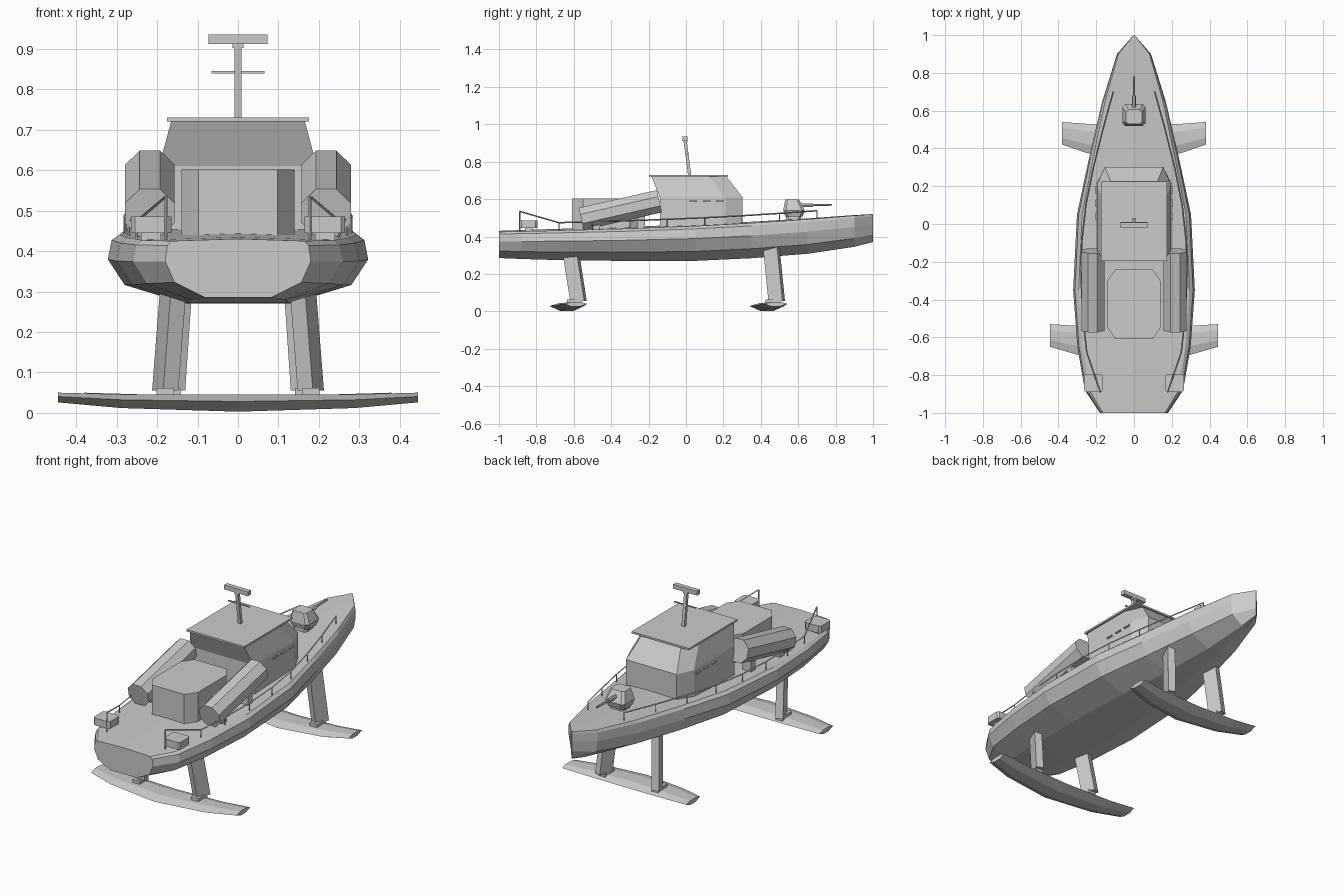
import bpy, bmesh, math
from mathutils import Vector, Matrix

if "Cube" in bpy.data.objects:
    bpy.data.objects.remove(bpy.data.objects["Cube"])

# One painted-metal colour for the whole boat
paint = bpy.data.materials.new("light grey paint")
paint.use_nodes = True
grey = (0.6, 0.6, 0.6, 1)
paint.diffuse_color = grey
paint.node_tree.nodes["Principled BSDF"].inputs["Base Color"].default_value = grey


def make(name, verts, faces):
    mesh = bpy.data.meshes.new(name)
    mesh.from_pydata(verts, [], faces)
    bm = bmesh.new()
    bm.from_mesh(mesh)
    bmesh.ops.recalc_face_normals(bm, faces=bm.faces)
    bm.to_mesh(mesh)
    bm.free()
    mesh.materials.append(paint)
    ob = bpy.data.objects.new(name, mesh)
    bpy.context.collection.objects.link(ob)
    return ob


def loft(name, rings):
    """Skin a list of equal-length closed rings and cap both ends."""
    n = len(rings[0])
    verts = [p for ring in rings for p in ring]
    faces = [(k * n + i, k * n + (i + 1) % n, (k + 1) * n + (i + 1) % n, (k + 1) * n + i)
             for k in range(len(rings) - 1) for i in range(n)]
    faces += [tuple(range(n)), tuple(range(len(verts) - n, len(verts)))]
    return make(name, verts, faces)


def chamfered(hx, y0, y1, z, cx, cy, x=0):
    """Octagonal plan outline."""
    half = [(hx - cx, y0), (hx, y0 + cy), (hx, y1 - cy), (hx - cx, y1)]
    return [(x + a, b, z) for a, b in half] + [(x - a, b, z) for a, b in reversed(half)]


def box(name, hx, y0, y1, z0, z1, x=0):
    ring = [(x - hx, y0), (x + hx, y0), (x + hx, y1), (x - hx, y1)]
    return loft(name, [[(a, b, z) for a, b in ring] for z in (z0, z1)])


def rod(name, a, b, r, sides=6, spin=0):
    """Straight prism from a to b."""
    a, b = Vector(a), Vector(b)
    q = (b - a).to_track_quat('Z', 'Y')
    ang = [spin + math.tau * i / sides for i in range(sides)]
    return loft(name, [[p + q @ Vector((r * math.cos(t), r * math.sin(t), 0)) for t in ang]
                       for p in (a, b)])


def interp(table, y, col):
    for p, q in zip(table, table[1:]):
        if y <= q[0]:
            t = (y - p[0]) / (q[0] - p[0])
            return p[col] + t * (q[col] - p[col])
    return table[-1][col]


# Hull stations: y, half beam, keel height, deck height, flat-bottom share
stations = [(-1, .18, .285, .425, .45), (-.88, .26, .28, .427, .45),
            (-.65, .30, .273, .433, .42), (-.35, .322, .27, .441, .4),
            (.05, .302, .27, .456, .38), (.35, .238, .284, .472, .3),
            (.65, .168, .308, .492, .22), (.9, .09, .345, .512, .15),
            (1, .003, .37, .52, .5)]
section = [(.87, .27), (1, .64), (.97, .92), (.91, 1)]
rings = []
for y, w, zk, zd, b in stations:
    half = [(b * w, zk)] + [(f * w, zk + g * (zd - zk)) for f, g in section]
    rings.append([(x, y, z) for x, z in half] + [(0, y, zd + .03 * w)]
                 + [(-x, y, z) for x, z in reversed(half)])
loft("hull", rings)


def deck(y):
    return interp(stations, y, 3)


# Wheelhouse with chamfered front corners and raked windscreen
def house_ring(hx, yb, ys, hf, yf, z):
    right = [(hx, yb), (hx, ys), (hf, yf)]
    return [(x, y, z) for x, y in right] + [(-x, y, z) for x, y in reversed(right)]


loft("wheelhouse", [house_ring(.2, -.14, .21, .155, .303, .44),
                    house_ring(.195, -.14, .21, .155, .303, .61),
                    house_ring(.165, -.185, .12, .12, .215, .722)])
box("wheelhouse_roof", .176, -.197, .225, .72, .73)

# Aft deckhouse
loft("aft_deckhouse", [chamfered(.14, -.61, -.24, z, .042, .06) for z in (.43, .602)])

# Mast with yard and radar bar
rod("mast", (0, .02, .725), (0, -.005, .915), .012, 4, math.pi / 4)
box("mast_yard", .066, .005, .011, .839, .845)
box("radar_mount", .014, -.013, .007, .902, .914)
box("radar_bar", .073, -.018, .008, .912, .936)

# Deck gun
loft("gun_base", [chamfered(.04, .535, .615, z, .012, .012) for z in (.475, .51)])
loft("gun_turret", [chamfered(.052, .53, .625, .508, .015, .015),
                    chamfered(.062, .52, .635, .54, .015, .015),
                    chamfered(.042, .53, .605, .597, .012, .012)])
rod("gun_barrel", (0, .61, .567), (0, .78, .57), .006)
rod("gun_sleeve", (0, .61, .567), (0, .68, .568), .011)

# Foils: station x, trailing y, leading y, bottom z, top z
for name, dy, span, tips in (("aft_foil", 0, .445, .02), ("forward_foil", 1.07, .38, .02)):
    wing = [(0, -.73, -.545, .003, .045), (.65, -.695, -.54, .012, .046), (1, -.65, -.53, .026, .05)]
    rings = []
    for s in (-1, -.65, 0, .65, 1):
        y0, y1, zb, zt = [interp(wing, abs(s), k) for k in (1, 2, 3, 4)]
        y0, y1, c = y0 + dy, y1 + dy, y1 - y0
        zm = zb + .6 * (zt - zb)
        rings.append([(s * span, y, z) for y, z in
                      ((y0, zm), (y0 + .3 * c, zt), (y1 - .25 * c, zt), (y1, zm),
                       (y1 - .3 * c, zb), (y0 + .3 * c, zb))])
    loft(name, rings)

# Parts mirrored on both sides
rail = [(-.68, .25), (-.5, .27), (-.3, .28), (-.1, .277), (.1, .255),
        (.3, .215), (.5, .165), (.7, .11)]
for side, s in (("left", 1), ("right", -1)):
    # Toed-in struts and their foot pods
    for end, xt, yt, zt, xb, yb in (("aft", .16, -.615, .31, .18, -.575),
                                    ("forward", .143, .455, .35, .163, .485)):
        turn = Matrix.Rotation(math.radians(-20 * s), 3, 'Z')
        corners = [(-.02, -.04), (.02, -.04), (.02, .04), (-.02, .04)]
        loft(f"{side}_{end}_strut",
             [[Vector((s * x, y, z)) + turn @ Vector((a, b, 0)) for a, b in corners]
              for x, y, z in ((xt, yt, zt), (xb, yb, .055))])
        box(f"{side}_{end}_strut_foot", .022, yb - .06, yb + .02, .035, .062, s * xb)

    # Tilted launcher tube on two cradles
    rod(f"{side}_launcher", (s * .218, -.56, .494), (s * .218, -.142, .589), .066, 8, math.pi / 8)
    box(f"{side}_launcher_aft_cradle", .035, -.5, -.46, .43, .48, s * .218)
    box(f"{side}_launcher_forward_cradle", .025, -.26, -.22, .44, .53, s * .218)

    # Stern lockers
    loft(f"{side}_stern_locker", [chamfered(.05, -.89, -.795, z, .01, .01, s * .215)
                                  for z in (.445, .485)])
    box(f"{side}_locker_stand", .025, -.86, -.82, .42, .447, s * .215)

    # Stern stay and deck rail with posts
    top = [(s * x, y, deck(y) + .042) for y, x in rail]
    stern = (s * .178, -.89, .535)
    rod(f"{side}_stern_post", stern, (s * .178, -.89, .42), .004, 4)
    for i, (a, b) in enumerate(zip([stern] + top, top)):
        rod(f"{side}_rail_{i}", a, b, .004, 4)
    for i, (x, y, z) in enumerate(top):
        rod(f"{side}_rail_post_{i}", (x, y, z), (x, y, deck(y) - .01), .003, 4)

    # Grab handles along the wheelhouse side
    for i, y in enumerate((.02, .09, .16)):
        box(f"{side}_grab_handle_{i}", .004, y, y + .04, .585, .592, s * .201)
